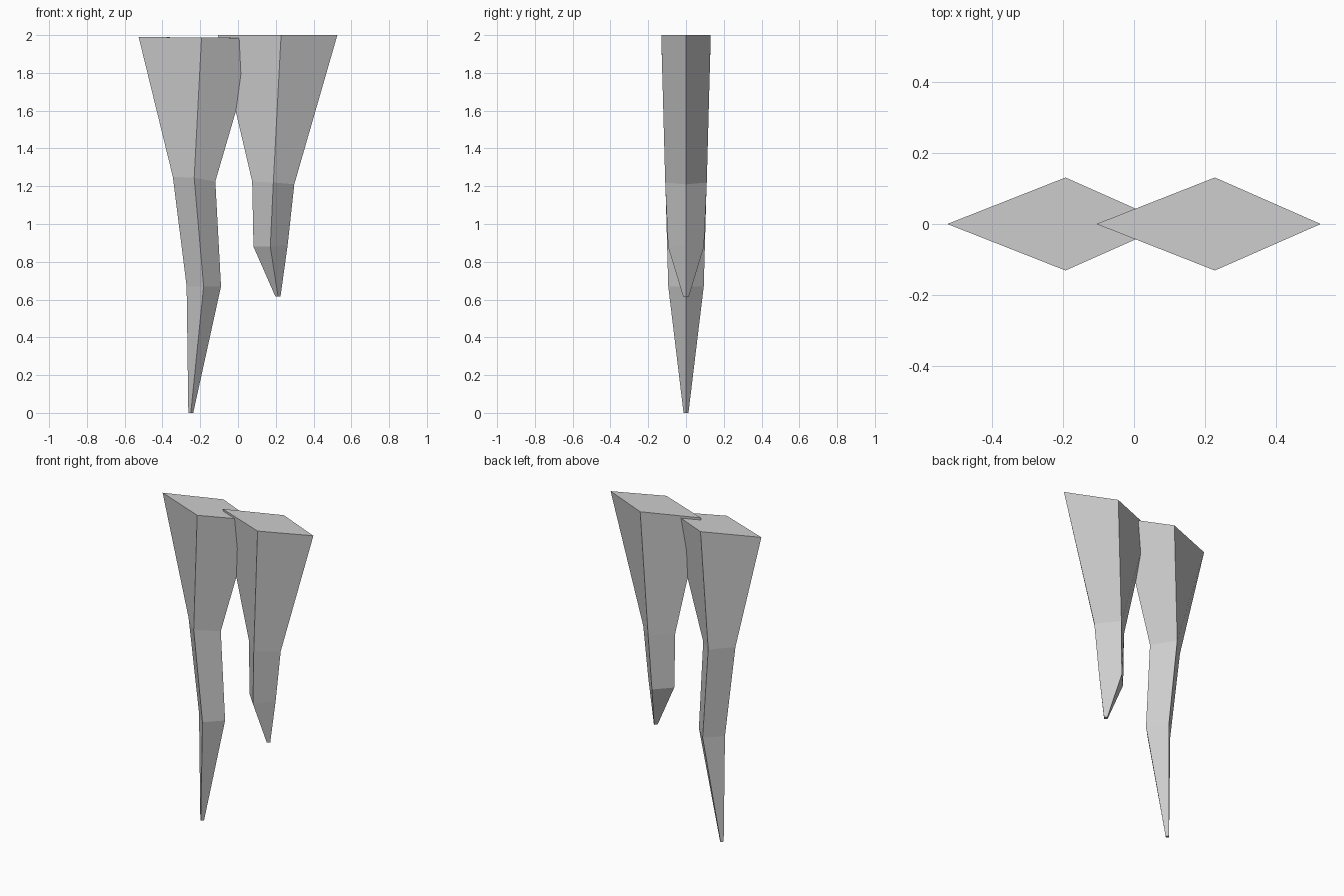
import bpy
import bmesh

cube = bpy.data.objects.get("Cube")
if cube:
    bpy.data.objects.remove(cube, do_unlink=True)

# Plain grey stone
stone = bpy.data.materials.new("plain_grey")
stone.use_nodes = True
grey = (0.61, 0.61, 0.61, 1)
stone.diffuse_color = grey
stone.node_tree.nodes["Principled BSDF"].inputs["Base Color"].default_value = grey


def spike(name, rings):
    """Loft four-sided diamond rings: min-x, middle and max-x (x, z), half depth."""
    bm = bmesh.new()
    loops = []
    for (ax, az), (mx, mz), (bx, bz), depth in rings:
        points = ((ax, 0, az), (mx, -depth, mz), (bx, 0, bz), (mx, depth, mz))
        loops.append([bm.verts.new(p) for p in points])
    # Start each quad at its lower corner so the bent faces fold the same way round
    for upper, lower in zip(loops, loops[1:]):
        for i in range(4):
            j = (i + 1) % 4
            bm.faces.new((lower[i], lower[j], upper[j], upper[i]))
    bm.faces.new(loops[0])
    bm.faces.new(loops[-1][::-1])
    mesh = bpy.data.meshes.new(name)
    bm.to_mesh(mesh)
    bm.free()
    mesh.materials.append(stone)
    obj = bpy.data.objects.new(name, mesh)
    bpy.context.collection.objects.link(obj)


# Long hanging spike on the right, from the broad top to the tip
spike("long_spike", [
    ((-0.526, 1.99), (-0.193, 1.987), (0.102, 1.985), 0.131),
    ((-0.345, 1.25), (-0.232, 1.245), (-0.12, 1.225), 0.11),
    ((-0.272, 0.67), (-0.182, 0.67), (-0.09, 0.67), 0.094),
    ((-0.263, 0), (-0.25, 0), (-0.237, 0), 0.013),
])

# Short hanging spike on the left
spike("short_spike", [
    ((-0.106, 2), (0.228, 2), (0.526, 2), 0.131),
    ((0.075, 1.225), (0.187, 1.22), (0.298, 1.21), 0.11),
    ((0.082, 0.88), (0.171, 0.88), (0.263, 0.89), 0.095),
    ((0.198, 0.616), (0.212, 0.616), (0.225, 0.616), 0.015),
])
